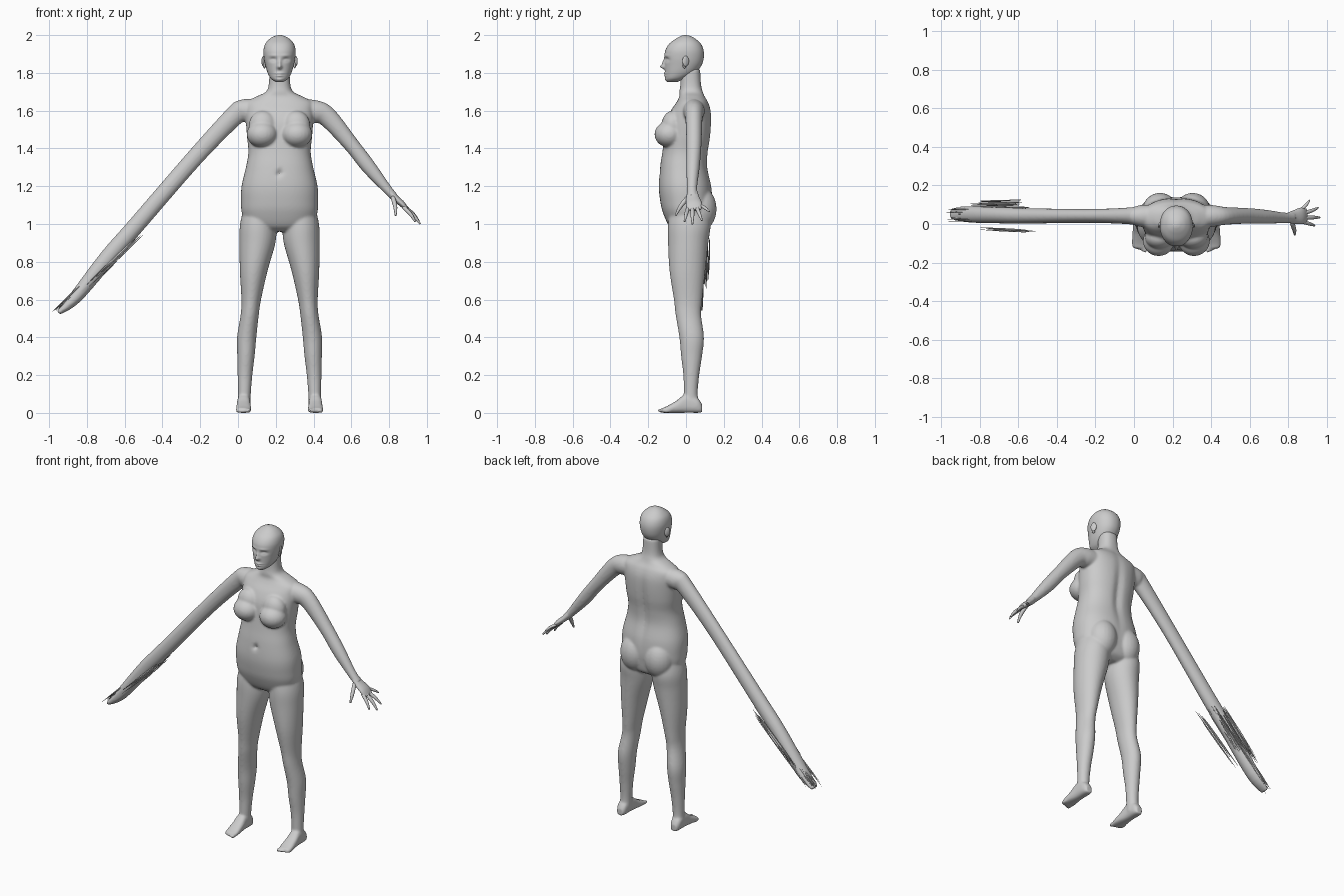
import bpy, bmesh, math, random
from mathutils import Vector, Matrix

random.seed(4)
CX = 0.22  # body centre line in x
X, Y, Z = Vector((1, 0, 0)), Vector((0, 1, 0)), Vector((0, 0, 1))


def spline(rows, n):
    """Catmull-Rom through table rows, n steps per span."""
    out = []
    for i in range(len(rows) - 1):
        a, b, c, d = rows[max(i - 1, 0)], rows[i], rows[i + 1], rows[min(i + 2, len(rows) - 1)]
        for s in range(n):
            t = s / n
            out.append([q + 0.5 * t * (r - p + t * (2 * p - 5 * q + 4 * r - w + t * (3 * (q - r) + w - p)))
                        for p, q, r, w in zip(a, b, c, d)])
    return out + [list(rows[-1])]


def ring(c, u, v, a, b, n=32, p=2.0):
    pts = []
    for i in range(n):
        t = math.tau * i / n
        co, si = math.cos(t), math.sin(t)
        pts.append(c + u * math.copysign(abs(co) ** (2 / p), co) * a + v * math.copysign(abs(si) ** (2 / p), si) * b)
    return pts


def loft(bm, rings):
    vs = [[bm.verts.new(p) for p in r] for r in rings]
    n = len(vs[0])
    for r, s in zip(vs, vs[1:]):
        for i in range(n):
            bm.faces.new((r[i], r[(i + 1) % n], s[(i + 1) % n], s[i]))
    bm.faces.new(vs[0][::-1])
    bm.faces.new(vs[-1])
    return [v for r in vs for v in r]


def column(bm, rows, side=1, steps=5, n=40, p=2.0):
    """Upright loft; rows are z, x offset, half width, front y, back y."""
    return loft(bm, [ring(Vector((CX + side * cx, (f + b) / 2, z)), X, Y, hw, (b - f) / 2, n, p)
                     for z, cx, hw, f, b in spline(rows, steps)])


def tube(bm, rows, steps=5, n=20):
    """Loft along a path; rows are x, y, z, radius, radius along y."""
    pts = spline(rows, steps)
    rings = []
    for i, (x, y, z, a, b) in enumerate(pts):
        t = (Vector(pts[min(i + 1, len(pts) - 1)][:3]) - Vector(pts[max(i - 1, 0)][:3])).normalized()
        u = (Y - t * t.y).normalized()
        rings.append(ring(Vector((x, y, z)), t.cross(u), u, a, b, n))
    return loft(bm, rings)


def ball(bm, loc, size, rot=0.0):
    m = Matrix.Translation(loc) @ Matrix.Rotation(rot, 4, 'Z') @ Matrix.Diagonal((*size, 1))
    bmesh.ops.create_uvsphere(bm, u_segments=24, v_segments=16, radius=1, matrix=m)


def press(verts, x, z, sx, sz, amount, front=True):
    """Gaussian push along y on the front or back side."""
    for v in verts:
        if (v.co.y < 0.0) == front:
            v.co.y += amount * math.exp(-((v.co.x - CX - x) / sx) ** 2 - ((v.co.z - z) / sz) ** 2)


def finish(bm, name, voxel=0, smooth=0):
    bmesh.ops.recalc_face_normals(bm, faces=bm.faces)
    me = bpy.data.meshes.new(name)
    bm.to_mesh(me)
    bm.free()
    me.polygons.foreach_set("use_smooth", [True] * len(me.polygons))
    ob = bpy.data.objects.new(name, me)
    bpy.context.collection.objects.link(ob)
    if voxel:
        m = ob.modifiers.new("merge", 'REMESH')
        m.mode, m.voxel_size, m.use_smooth_shade = 'VOXEL', voxel, True
    if smooth:
        m = ob.modifiers.new("blend", 'SMOOTH')
        m.factor, m.iterations = 0.5, smooth
    return ob


# Body: torso and neck
bm = bmesh.new()
torso = column(bm, [
    (.96, 0, .12, -.05, .08), (.99, 0, .175, -.09, .12), (1.06, 0, .2, -.122, .135), (1.12, 0, .204, -.136, .14),
    (1.2, 0, .201, -.144, .135), (1.3, 0, .178, -.137, .115), (1.38, 0, .165, -.125, .118),
    (1.46, 0, .172, -.115, .13), (1.54, 0, .178, -.105, .135), (1.6, 0, .18, -.08, .132),
    (1.645, 0, .175, -.05, .118), (1.675, 0, .122, -.035, .1), (1.7, 0, .072, -.035, .09),
    (1.74, 0, .057, -.03, .08), (1.82, 0, .053, -.03, .075)], steps=6, n=72, p=2.3)
press(torso, 0, 1.27, .014, .014, .022)           # navel
press(torso, 0, 1.4, .025, .2, -.014, False)      # spine groove
for s in (-1, 1):
    # Breasts and buttocks
    ball(bm, (CX + s * .092, -.088, 1.475), (.082, .079, .07))
    ball(bm, (CX + s * .088, -.07, 1.52), (.075, .06, .08))
    ball(bm, (CX + s * .085, .07, 1.08), (.092, .092, .12))
    # Legs
    column(bm, [
        (1.1, .1, .085, -.08, .11), (1.0, .112, .097, -.095, .13), (.9, .117, .095, -.095, .118),
        (.75, .137, .073, -.087, .102), (.6, .15, .052, -.064, .086), (.52, .158, .048, -.055, .08),
        (.4, .174, .051, -.035, .095), (.3, .178, .046, -.026, .085), (.2, .183, .039, -.014, .07),
        (.1, .186, .034, -.012, .062), (.03, .188, .034, -.01, .07)], side=s)
    # Feet and toes
    fx = CX + s * .19
    loft(bm, [ring(Vector((fx, y, h / 2)), X, Z, w, h / 2, 24, 2.6) for y, w, h in spline([
        (.085, .02, .045), (.06, .032, .08), (.0, .034, .1), (-.05, .038, .065),
        (-.1, .041, .036), (-.125, .036, .026)], 4)])
    for i in range(5):
        r = .0125 - .0012 * i
        ball(bm, (fx + s * (-.028 + .0155 * i), -.127 + .006 * i, r), (r * .85, .024, r))

# Arms: the natural one, then the stretched one
tube(bm, [(.33, .04, 1.6, .06, .06), (.41, .042, 1.595, .06, .056), (.475, .042, 1.565, .053, .046),
          (.6, .042, 1.42, .041, .04), (.69, .037, 1.305, .039, .036), (.785, .032, 1.19, .026, .027),
          (.83, .035, 1.14, .021, .03)], n=32)
tube(bm, [(.11, .04, 1.6, .06, .06), (.03, .042, 1.6, .06, .056), (-.02, .042, 1.572, .053, .044),
          (-.23, .042, 1.35, .046, .036), (-.54, .042, .992, .045, .04), (-.69, .045, .822, .044, .042),
          (-.86, .05, .612, .034, .042), (-.95, .052, .53, .012, .03)], n=32)
finish(bm, "body", .0065, 8)

# Hand: palm, fingers and thumb
bm = bmesh.new()
tube(bm, [(.795, .033, 1.18, .02, .024), (.83, .036, 1.14, .018, .035), (.87, .042, 1.105, .016, .043),
          (.895, .044, 1.075, .009, .036)])
for base, mid, tip, r in [((.82, .01, 1.14), (.832, -.028, 1.095), (.835, -.055, 1.045), .011),
                          ((.875, .012, 1.09), (.915, .0, 1.05), (.938, -.008, 1.012), .0095),
                          ((.885, .033, 1.085), (.93, .034, 1.045), (.965, .034, 1.0), .01),
                          ((.88, .056, 1.09), (.925, .07, 1.055), (.957, .085, 1.018), .0095),
                          ((.868, .074, 1.1), (.895, .1, 1.085), (.912, .124, 1.065), .008)]:
    tube(bm, [(*base, r * 1.1, r * 1.1), (*mid, r, r), (*tip, r * .45, r * .45)], n=12)
finish(bm, "hand")

# Head with pressed-in face
bm = bmesh.new()
head = column(bm, [
    (1.753, 0, .022, -.098, -.04), (1.77, 0, .046, -.107, .0), (1.8, 0, .063, -.11, .05),
    (1.84, 0, .075, -.112, .082), (1.88, 0, .083, -.114, .094), (1.92, 0, .085, -.109, .093),
    (1.955, 0, .075, -.088, .078), (1.982, 0, .05, -.052, .048), (1.996, 0, .023, -.025, .02),
    (2.0, 0, .004, -.01, .0)], steps=9, n=96, p=2.15)
for f in [(0, 1.832, .012, .011, -.02), (0, 1.85, .009, .022, -.012), (0, 1.797, .022, .006, -.008),
          (0, 1.785, .018, .006, -.007), (0, 1.791, .024, .0025, .004), (0, 1.764, .02, .01, -.006),
          (.034, 1.87, .019, .011, .013), (-.034, 1.87, .019, .011, .013),
          (.034, 1.867, .011, .006, -.006), (-.034, 1.867, .011, .006, -.006),
          (.033, 1.892, .025, .007, -.003), (-.033, 1.892, .025, .007, -.003)]:
    press(head, *f)
finish(bm, "head")

# Ears
bm = bmesh.new()
for s in (-1, 1):
    ball(bm, (CX + s * .085, -.002, 1.862), (.008, .019, .028), s * .45)
    ball(bm, (CX + s * .08, -.008, 1.84), (.007, .01, .016), s * .3)
finish(bm, "ears")

# Torn strands hanging off the stretched hand: start, end, y spread, count
for name, a, b, spread, count in [
        ("thumb_strands", (-.5, -.04, .94), (-.8, -.025, .655), .008, 7),
        ("back_strands", (-.565, .112, .92), (-.84, .105, .645), .014, 12),
        ("lower_strands", (-.51, .06, .935), (-.92, .055, .525), .035, 14),
        ("tip_strands", (-.7, .055, .775), (-.968, .052, .522), .038, 14)]:
    bm = bmesh.new()
    a, b = Vector(a), Vector(b)
    for i in range(count):
        s, e = random.uniform(0, .35) * (i > 0), 1 - random.uniform(0, .3) * (i > 0)
        off = Vector((0, random.uniform(-spread, spread), 0)) + Vector((-.7, 0, .66)) * random.uniform(0, .022)
        r = random.uniform(.003, .006)
        rows = [(*(a.lerp(b, s + (e - s) * t) + off), r * k, r * k * .8)
                for t, k in ((0, .15), (.15, .8), (.6, 1), (1, .1))]
        tube(bm, rows, 2, 6)
    finish(bm, name)
